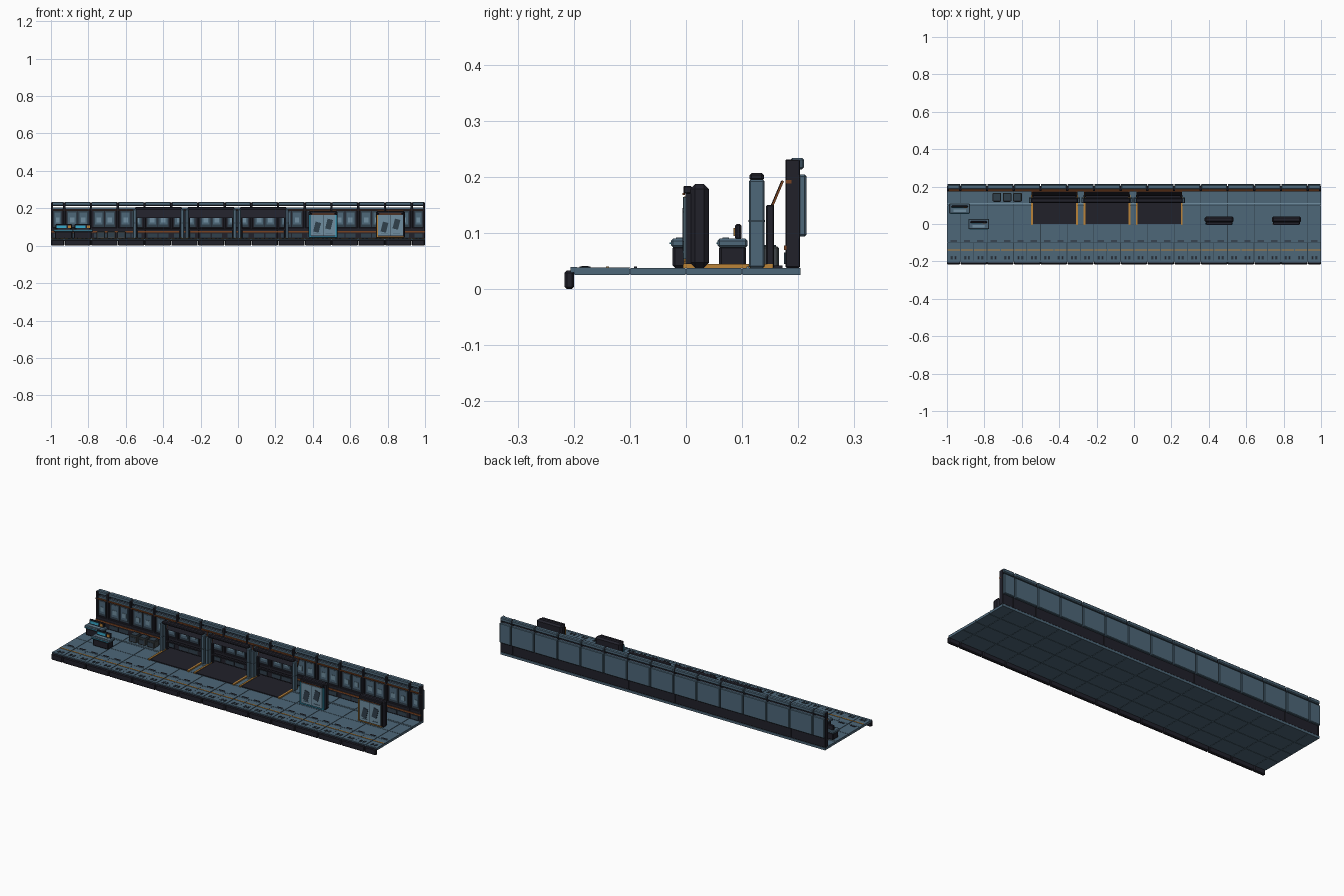
import bpy

if "Cube" in bpy.data.objects:
    bpy.data.objects.remove(bpy.data.objects["Cube"], do_unlink=True)


def material(name, red, green, blue):
    mat = bpy.data.materials.new(name)
    mat.use_nodes = True
    mat.diffuse_color = (red, green, blue, 1)
    bsdf = next(node for node in mat.node_tree.nodes if node.type == "BSDF_PRINCIPLED")
    bsdf.inputs["Base Color"].default_value = mat.diffuse_color
    return mat


STEEL = material("steel blue", red=.075, green=.135, blue=.19)
DARK = material("charcoal", red=.015, green=.015, blue=.023)
SLATE = material("dark slate", red=.03, green=.05, blue=.07)
PALE = material("pale blue", red=.16, green=.27, blue=.35)
ORANGE = material("orange", red=.5, green=.23, blue=.04)
RUST = material("rust brown", red=.19, green=.055, blue=.015)
CYAN = material("cyan", red=.04, green=.4, blue=.6)
GREY = material("crate grey", red=.05, green=.06, blue=.065)

# Shared measures
LENGTH = 2
FLOOR = .038
THIN = .002
SOFT = .004
GAP = .003
BAYS = 14
BAY = LENGTH / BAYS
SIDES = (-1, 1)


def box(name, mat, x=0, y=0, z=FLOOR, wide=LENGTH, deep=SOFT, tall=THIN,
        bevel=0, lean=0, roll=0):
    """Box centred on x and y, standing on z, turned about its own centre."""
    bpy.ops.mesh.primitive_cube_add(size=1, location=(x, y, z + tall / 2))
    part = bpy.context.object
    part.name = name
    for vertex in part.data.vertices:
        vertex.co.x *= wide
        vertex.co.y *= deep
        vertex.co.z *= tall
    part.rotation_euler = (lean, roll, 0)
    part.data.materials.append(mat)
    if bevel:
        modifier = part.modifiers.new("bevel", "BEVEL")
        modifier.width = bevel
        modifier.segments = 1


def pair(name, mat, x, offset, **size):
    """Two equal boxes either side of x."""
    for side in SIDES:
        box(name, mat, x=x + side * offset, **size)


posts = [(index + .5) * BAY - LENGTH / 2 for index in range(BAYS)]
edges = [-LENGTH / 2] + posts + [LENGTH / 2]
spans = [((left + right) / 2, right - left) for left, right in zip(edges, edges[1:])]


def floor_tiles(x, wide):
    for row in range(4):
        box("floor_tile", STEEL, x=x, y=row / 10 - .15, z=.025,
            wide=wide - GAP, deep=.1 - THIN, tall=.013)
    box("front_bumper", DARK, x=x, y=-.208, z=0, wide=wide - THIN, deep=.017,
        tall=.033, bevel=SOFT)
    box("front_lip", STEEL, x=x, y=-.2, z=.03, wide=wide - THIN, deep=.012, tall=.009)


def wall_bay(x, wide):
    box("outer_cladding", STEEL, x=x, y=.207, z=.094, wide=wide - SOFT, deep=.015,
        tall=.11, bevel=GAP)
    box("wall_cap", STEEL, x=x, y=.198, z=.213, wide=wide - SOFT, deep=.025,
        tall=.021, bevel=SOFT)
    box("wall_head", STEEL, x=x, y=.187, z=.195, wide=wide - .012, deep=.007, tall=.01)
    # A half bay at either end holds one pane, a full bay holds two
    count = round(wide / BAY * 2)
    step = (wide - .024) / count
    for index in range(count):
        centre = x + (index - (count - 1) / 2) * step
        box("pane_frame", SLATE, x=centre, y=.187, z=.1, wide=step - SOFT, deep=.007, tall=.086)
        box("wall_pane", STEEL, x=centre, y=.185, z=.112, wide=step * .7, tall=.066)
        box("pane_slot", PALE, x=centre, y=.183, z=.125, wide=step * .4, tall=.025)
        box("plinth_panel", SLATE, x=centre, y=.177, z=.045, wide=step * .9, tall=.02)


# Platform and back wall, one bay at a time
box("floor_core", SLATE, z=.027, wide=LENGTH - SOFT, deep=.4, tall=.009)
box("floor_back_edge", STEEL, y=.201, z=.025, deep=.006, tall=.013)
box("wall_plinth", DARK, y=.19, deep=.025, tall=.058, bevel=THIN)
box("wall_body", DARK, y=.195, z=.09, deep=.014, tall=.113)
box("upper_trim", RUST, y=.183, z=.188, deep=.011, tall=.006)
box("lower_trim", RUST, y=.177, z=.07, tall=.008)
for x, wide in spans:
    floor_tiles(x, wide)
    wall_bay(x, wide)
for x in posts + [side * (LENGTH / 2 - .006) for side in SIDES]:
    box("wall_post", DARK, x=x, y=.19, wide=.012, deep=.026, tall=.193, bevel=THIN)

# Floor markings, twice per bay
box("pale_floor_line", PALE, y=.11)
for index in range(BAYS * 2):
    x = (index + .5) * BAY / 2 - LENGTH / 2
    box("warning_line", ORANGE, x=x, y=-.14, wide=.066, deep=.006)
    box("floor_dash", DARK, x=x, y=-.09, wide=.034, deep=.006)
    box("narrow_seam", SLATE, x=x + BAY / 4 - THIN, y=-.15, wide=THIN, deep=.1, tall=THIN / 4)
    pair("floor_vent", SLATE, x, .01, y=-.18, wide=.012, deep=.02)
    pair("vent_slot", DARK, x, .01, y=-.18, wide=SOFT, deep=.012, tall=GAP)


def gated_bay(x):
    box("bay_mat", DARK, x=x, y=.086, wide=.234, deep=.172, tall=SOFT)
    box("gate_beam", DARK, x=x, y=.126, z=.193, wide=.25, deep=.026, tall=.014, bevel=SOFT)
    box("rear_rail", DARK, x=x, y=.15, z=.085, wide=.236, deep=.014, tall=.007)
    box("slanted_hood", DARK, x=x, y=.162, z=.146, wide=.236, tall=.048, lean=-.4)
    pair("bay_edge_strip", ORANGE, x, .12, y=.075, wide=.01, deep=.16, tall=.007)
    pair("gate_column", STEEL, x, .127, y=.126, wide=.018, deep=.028, tall=.157, bevel=GAP)
    pair("column_band", SLATE, x, .127, y=.126, z=.12, wide=.019, deep=.03, tall=GAP)
    pair("rear_post", DARK, x, .118, y=.15, wide=.012, deep=.014, tall=.112, bevel=THIN)
    pair("slanted_brace", RUST, x, .118, y=.163, z=.145, wide=.008, tall=.05, lean=-.4)


def display_board(x, glow):
    box("board_housing", DARK, x=x, y=.024, wide=.156, deep=.034, tall=.149, bevel=.009)
    box("board_backing", DARK, x=x, y=SOFT, z=.045, wide=.144, deep=.009, tall=.125)
    box("board_panel", PALE, x=x, y=-.001, z=.054, wide=.132, deep=.006, tall=.11)
    box("board_divider", SLATE, x=x, y=-GAP, z=.054, wide=GAP, tall=.11)
    box("board_header", DARK, x=x, y=GAP, z=.17, wide=.14, deep=.015, tall=.014, bevel=THIN)
    box("header_trim", RUST, x=x, y=-SOFT, z=.168, wide=.12, tall=GAP)
    box("board_glow_base", glow, x=x, z=.045, wide=.144, deep=.007, tall=.005)
    for side in SIDES:
        if side < 0 or glow == CYAN:
            box("board_glow_side", glow, x=x + side * .071, z=.045, wide=.008,
                deep=.007, tall=.12)
        box("board_graphic", SLATE, x=x + side * .032, y=-SOFT, z=.08 + side * .008,
            wide=.03, tall=.054, roll=.25)
    pair("board_caption", STEEL, x, .032, y=-SOFT, z=.064, wide=.036, tall=SOFT)


def control_desk(x, y):
    box("desk_base", DARK, x=x, y=y, wide=.094, deep=.048, tall=.039, bevel=SOFT)
    box("desk_top", STEEL, x=x, y=y, z=.074, wide=.112, deep=.054, tall=.016, bevel=SOFT)
    box("desk_screen", DARK, x=x, y=y + .01, z=.088, wide=.088, deep=.011, tall=.028, bevel=GAP)
    box("screen_glow", CYAN, x=x - .012, y=y + SOFT, z=.095, wide=.052, tall=.014)
    box("screen_alert", ORANGE, x=x + .03, y=y + SOFT, z=.095, wide=.016, tall=.014)
    box("desk_keys", PALE, x=x, y=y - .012, z=.088, wide=.068, deep=.012, tall=SOFT)
    box("desk_stripe", CYAN, x=x, y=y - .027, z=.08, wide=.1, tall=GAP)


def supply_crate(x, y):
    box("crate", GREY, x=x, y=y, wide=.046, deep=.045, tall=FLOOR, bevel=GAP)
    box("crate_lid", SLATE, x=x, y=y, z=FLOOR * 2, wide=.036, deep=.035, tall=GAP)
    box("crate_front", SLATE, x=x, y=y - .023, z=.046, wide=.032, tall=.022)


# Furnishings along the platform
for step in SIDES + (0,):
    gated_bay(step * .28 - .145)
    supply_crate(step * .055 - .678, y=.143)
display_board(x=.455, glow=CYAN)
display_board(x=.815, glow=ORANGE)
control_desk(x=-.932, y=.083)
control_desk(x=-.83, y=0)
